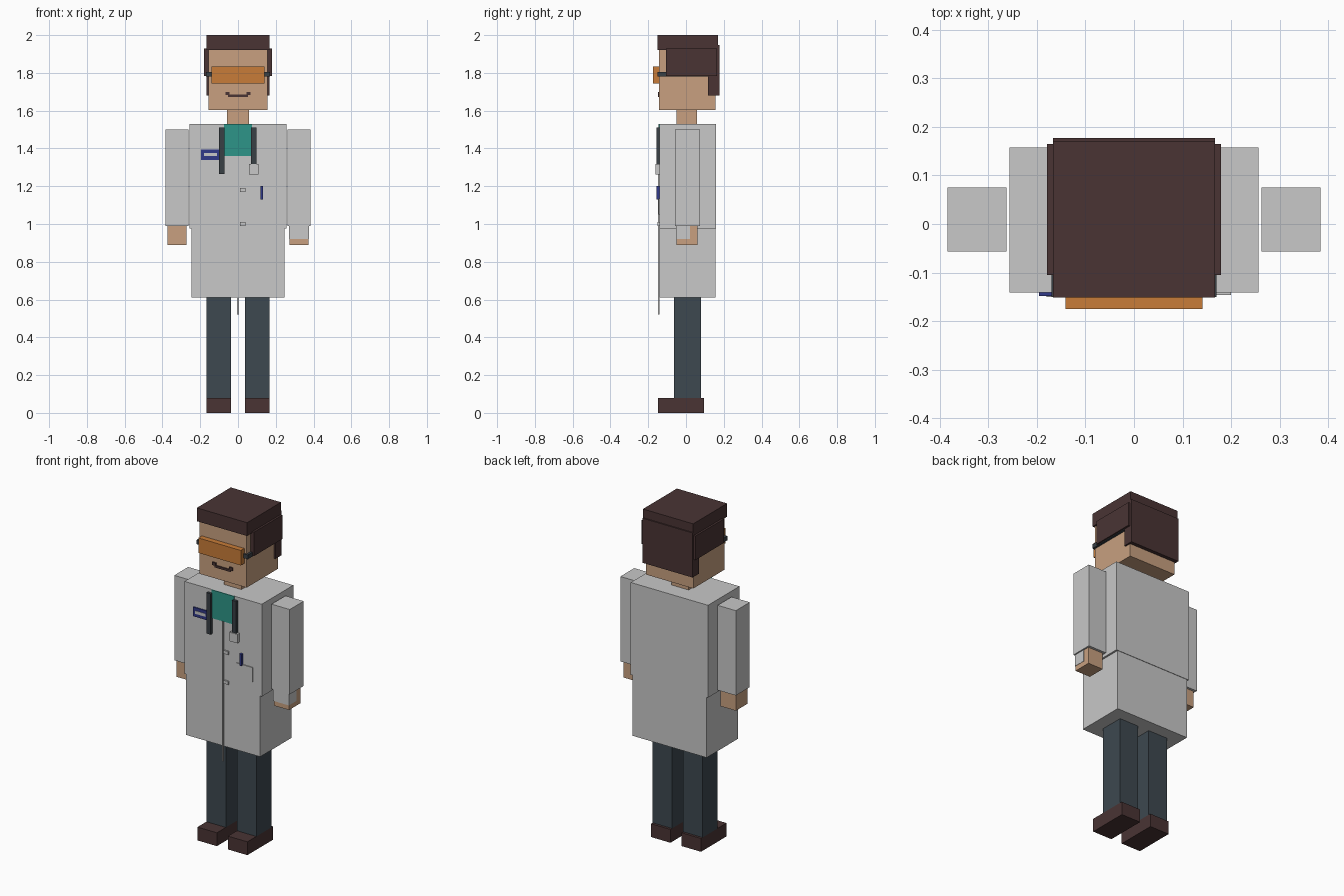
import bpy

if "Cube" in bpy.data.objects:
    bpy.data.objects.remove(bpy.data.objects["Cube"], do_unlink=True)


def material(name, *rgb):
    m = bpy.data.materials.new(name)
    m.use_nodes = True
    m.diffuse_color = (*rgb, 1)
    m.node_tree.nodes["Principled BSDF"].inputs["Base Color"].default_value = (*rgb, 1)
    return m


coat = material("pale grey cloth", .578, .578, .578)
skin = material("tan skin", .578, .352, .216)
teal = material("teal shirt", .026, .301, .246)
slate = material("slate trousers", .047, .065, .08)
brown = material("dark brown", .067, .034, .034)
orange = material("orange lens", .578, .202, .04)
blue = material("blue plastic", .03, .04, .246)
rubber = material("dark rubber", .04, .05, .06)


def box(name, mat, x, y, z):
    """Axis-aligned block given by its (low, high) range on each axis."""
    ranges = (x, y, z)
    bpy.ops.mesh.primitive_cube_add(size=1, location=[(a + b) / 2 for a, b in ranges])
    ob = bpy.context.object
    ob.name = name
    ob.scale = [b - a for a, b in ranges]
    bpy.ops.object.transform_apply(location=False, rotation=False, scale=True)
    ob.data.materials.append(mat)
    return ob


def pair(name, mat, x, y, z):
    """The same block on the left (+x) and the right (-x)."""
    box("left_" + name, mat, x, y, z)
    box("right_" + name, mat, (-x[1], -x[0]), y, z)


# Legs and shoes
pair("shoe", brown, (.037, .166), (-.148, .095), (0, .08))
pair("leg", slate, (.037, .166), (-.063, .08), (.08, .62))

# Coat, sleeves and hands
box("coat_skirt", coat, (-.246, .246), (-.141, .155), (.61, .975))
box("coat_body", coat, (-.257, .257), (-.141, .158), (.975, 1.53))
pair("sleeve", coat, (.263, .384), (-.057, .075), (.99, 1.5))
pair("hand", skin, (.273, .374), (-.049, .06), (.89, .99))
box("left_cuff", coat, (.271, .376), (-.054, .02), (.92, .99))

# Coat front details
box("shirt_panel", teal, (-.074, .074), (-.145, -.139), (1.36, 1.53))
box("coat_seam", coat, (-.004, .004), (-.148, -.141), (.52, 1.36))
for i, z in enumerate((1.0, 1.18)):
    box(f"button_{i + 1}", coat, (.01, .04), (-.15, -.14), (z - .01, z + .01))
box("pocket", coat, (.09, .2), (-.146, -.14), (1.05, 1.135))
box("pen", blue, (.118, .132), (-.156, -.14), (1.13, 1.2))
box("badge", blue, (-.196, -.1), (-.148, -.14), (1.34, 1.395))
box("badge_window", coat, (-.18, -.112), (-.15, -.147), (1.359, 1.377))
box("right_scope_tube", rubber, (-.1, -.072), (-.157, -.139), (1.265, 1.51))
box("left_scope_tube", rubber, (.07, .098), (-.157, -.139), (1.315, 1.51))
box("scope_disc", coat, (.057, .109), (-.162, -.14), (1.263, 1.317))

# Head and neck
box("neck", skin, (-.057, .057), (-.05, .057), (1.52, 1.61))
box("head", skin, (-.157, .157), (-.142, .155), (1.603, 1.93))

# Mouth with raised corners
box("mouth", brown, (-.053, .053), (-.149, -.14), (1.672, 1.685))
pair("mouth_corner", brown, (.045, .067), (-.149, -.14), (1.682, 1.7))

# Hair
box("hair_top", brown, (-.167, .167), (-.152, .17), (1.92, 2))
pair("hair_side", brown, (.15, .179), (-.105, .165), (1.784, 1.928))
box("hair_back", brown, (-.167, .167), (.117, .177), (1.68, 1.948))

# Goggles
box("goggle_lens", orange, (-.141, .141), (-.175, -.14), (1.745, 1.835))
box("goggle_bridge_strap", rubber, (-.168, .168), (-.15, -.13), (1.78, 1.806))
pair("goggle_strap", rubber, (.15, .17), (-.15, .117), (1.78, 1.806))
